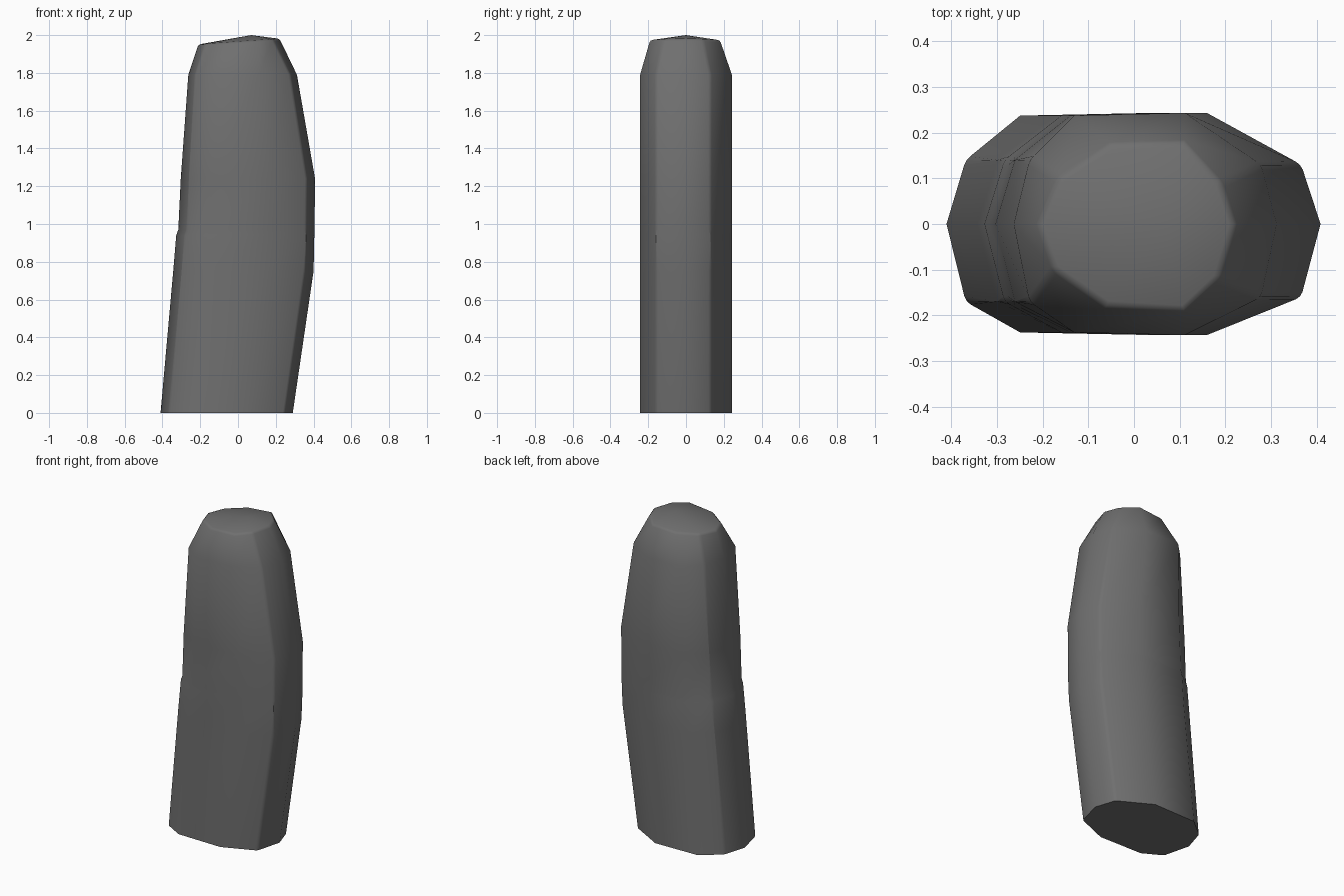
import bpy
import bmesh

cube = bpy.data.objects.get("Cube")
if cube:
    bpy.data.objects.remove(cube, do_unlink=True)

# One dark grey material
grey = bpy.data.materials.new("dark_grey")
grey.use_nodes = True
colour = (0.16, 0.16, 0.16, 1)
grey.diffuse_color = colour
bsdf = grey.node_tree.nodes["Principled BSDF"]
bsdf.inputs["Base Color"].default_value = colour
bsdf.inputs["Roughness"].default_value = 0.7

# Ten-sided cross-section: fraction across the width, depth
SECTION = [(0, 0), (0.06, -0.17), (0.23, -0.237), (0.65, -0.243), (0.94, -0.16),
           (1, 0), (0.94, 0.13), (0.65, 0.243), (0.23, 0.237), (0.06, 0.14)]
RIDGES = {1, 4, 6, 9}

# Rings up the body: height, left edge, right edge
RINGS = [(0, -0.41, 0.29), (0.75, -0.343, 0.40), (0.94, -0.327, 0.404),
         (0.97, -0.316, 0.405), (1.24, -0.303, 0.408), (1.79, -0.263, 0.312)]

# Top rim: x, y
RIM = [(-0.21, 0), (-0.175, -0.10), (-0.06, -0.18), (0.11, -0.19), (0.185, -0.12),
       (0.22, 0), (0.19, 0.09), (0.11, 0.18), (-0.05, 0.175), (-0.165, 0.10)]

bm = bmesh.new()
rings = []
for z, left, right in RINGS:
    rings.append([bm.verts.new((left + u * (right - left), y, z)) for u, y in SECTION])
rings.append([bm.verts.new((x, y, 1.965 + 0.07 * x)) for x, y in RIM])

# Skin the rings, close the base and dome the tip
n = len(SECTION)
for lower, upper in zip(rings, rings[1:]):
    for i in range(n):
        j = (i + 1) % n
        bm.faces.new((lower[i], lower[j], upper[j], upper[i]))
bm.faces.new(list(reversed(rings[0])))
peak = bm.verts.new((0.07, 0, 2.0))
top = rings[-1]
for i in range(n):
    bm.faces.new((top[i], top[(i + 1) % n], peak))

# Soften the long ridges and the tip rim
soft = [bm.edges.get((a[i], b[i])) for a, b in zip(rings, rings[1:]) for i in RIDGES]
soft += [bm.edges.get((top[i], top[(i + 1) % n])) for i in range(n)]
bmesh.ops.bevel(bm, geom=soft, offset=0.012, offset_type='OFFSET', segments=2,
                profile=0.5, affect='EDGES', clamp_overlap=True)
bmesh.ops.recalc_face_normals(bm, faces=bm.faces)

mesh = bpy.data.meshes.new("grip_body")
bm.to_mesh(mesh)
bm.free()
mesh.materials.append(grey)
body = bpy.data.objects.new("grip_body", mesh)
bpy.context.collection.objects.link(body)

# Smooth sides with a crisp base
bpy.ops.object.select_all(action='DESELECT')
body.select_set(True)
bpy.context.view_layer.objects.active = body
bpy.ops.object.shade_smooth_by_angle(angle=1.0)
